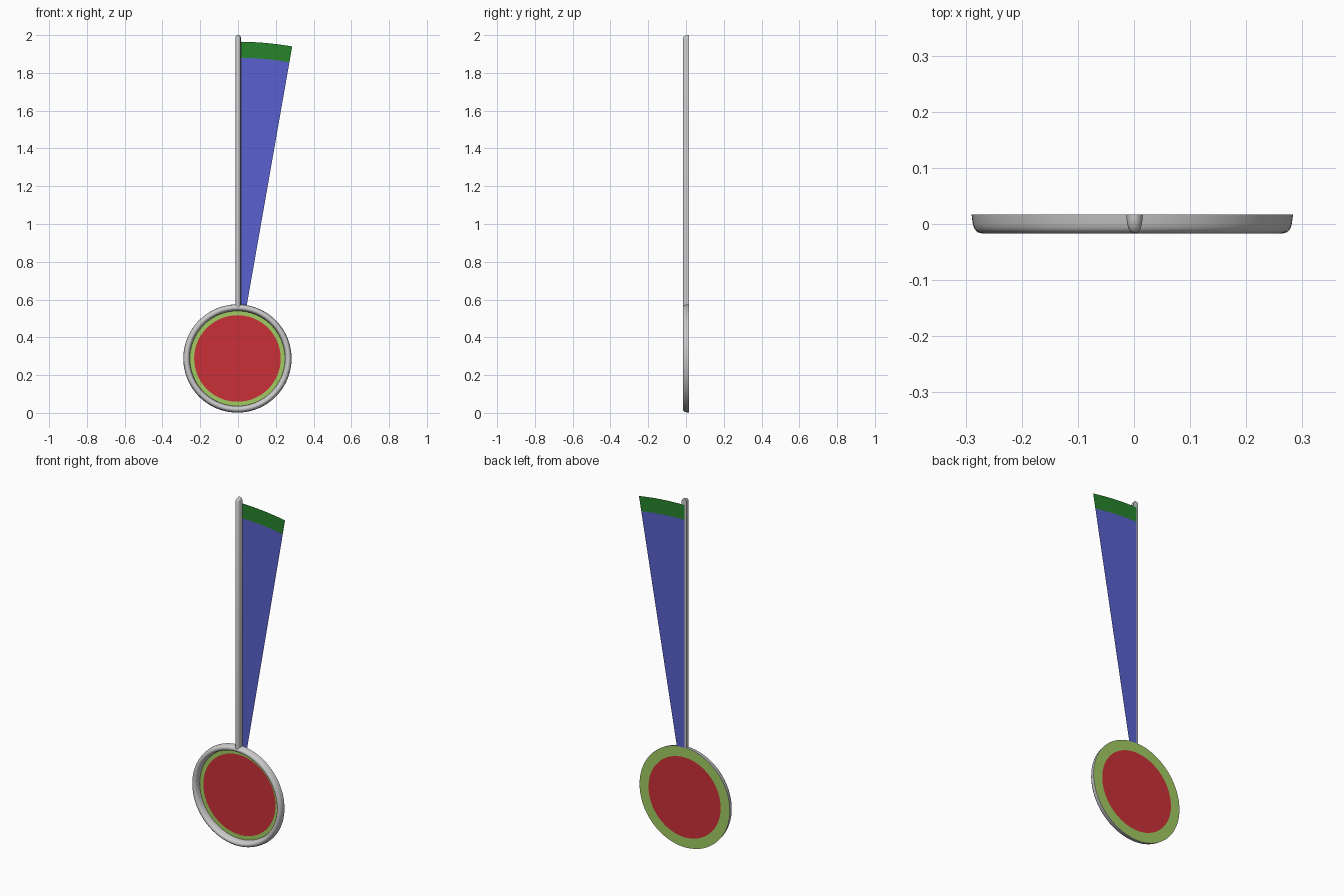
import bpy, bmesh
from math import sin, cos, pi, radians

if "Cube" in bpy.data.objects:
    bpy.data.objects.remove(bpy.data.objects["Cube"])

CX, CZ = -0.003, 0.288      # centre of the round end
BACK = 0.0165               # plane of the flat backs
# half section of the moulding: (fraction of half width, depth y)
HALF = [(1.0, BACK), (0.87, 0.0), (0.73, -0.008), (0.42, -0.0145), (0.0, -0.0165)]
SECTION = [(-u, y) for u, y in HALF] + [(u, y) for u, y in HALF[-2::-1]]


def material(name, rgb):
    m = bpy.data.materials.new(name)
    m.diffuse_color = (*rgb, 1)
    m.use_nodes = True
    m.node_tree.nodes["Principled BSDF"].inputs["Base Color"].default_value = m.diffuse_color
    return m


def make(name, rows, closed_rows, closed_cols, mat=None, caps=False, smooth=False):
    """Skin a grid of points (rows of equal length) into an object."""
    bm = bmesh.new()
    grid = [[bm.verts.new(p) for p in row] for row in rows]
    n, k = len(grid), len(grid[0])
    for i in range(n if closed_rows else n - 1):
        for j in range(k if closed_cols else k - 1):
            a, b = grid[i], grid[(i + 1) % n]
            bm.faces.new((a[j], a[(j + 1) % k], b[(j + 1) % k], b[j]))
    if caps:
        bm.faces.new(grid[0])
        bm.faces.new(grid[-1])
    bmesh.ops.recalc_face_normals(bm, faces=bm.faces)
    mesh = bpy.data.meshes.new(name)
    bm.to_mesh(mesh)
    bm.free()
    ob = bpy.data.objects.new(name, mesh)
    bpy.context.collection.objects.link(ob)
    if mat:
        mesh.materials.append(mat)
    if smooth:
        bpy.ops.object.select_all(action='DESELECT')
        ob.select_set(True)
        bpy.context.view_layer.objects.active = ob
        bpy.ops.object.shade_smooth_by_angle(angle=radians(40))
    return ob


def polar(r, a, y):
    """Point at radius r and angle a (clockwise from up) around the round end."""
    return (CX + r * sin(a), y, CZ + r * cos(a))


def sector(name, r0, r1, a0, a1, steps, y, mat, closed=False):
    count = steps if closed else steps + 1
    rows = [[polar(r, a0 + (a1 - a0) * i / steps, y) for r in (r0, r1)] for i in range(count)]
    return make(name, rows, closed, False, mat)


red = material("red", (0.60, 0.03, 0.04))
lime = material("lime", (0.36, 0.60, 0.12))
blue = material("blue", (0.10, 0.12, 0.62))
green = material("green", (0.02, 0.23, 0.025))

# Moulded ring with a flat back
N = 96
make("ring", [[polar(0.2690 + 0.0175 * u, 2 * pi * i / N, y) for u, y in SECTION]
              for i in range(N)], True, True, smooth=True)

# Straight moulded stem with a rounded tip
levels = [(0.56, 1), (1.985, 1), (1.992, 0.87), (1.997, 0.6), (2.0, 0.25)]
make("stem", [[(0.001 + 0.015 * u * s, BACK + (y - BACK) * s, z) for u, y in SECTION]
              for z, s in levels], False, True, caps=True, smooth=True)

# Backing plate: lime border around a red disc
sector("plate_border", 0.229, 0.284, 0, 2 * pi, N, BACK + 0.0005, lime, closed=True)
bpy.ops.mesh.primitive_circle_add(vertices=N, radius=0.229, fill_type='NGON',
                                  location=(CX, BACK + 0.0005, CZ), rotation=(pi / 2, 0, 0))
disc = bpy.context.object
disc.name = "plate_disc"
disc.data.materials.append(red)

# Ten degree wedge beside the stem, with a green end band
TILT = radians(9.95)
sector("wedge", 0.284, 1.592, 0, TILT, 12, BACK + 0.0005, blue)
sector("wedge_band", 1.592, 1.677, 0, TILT, 12, BACK + 0.0005, green)
